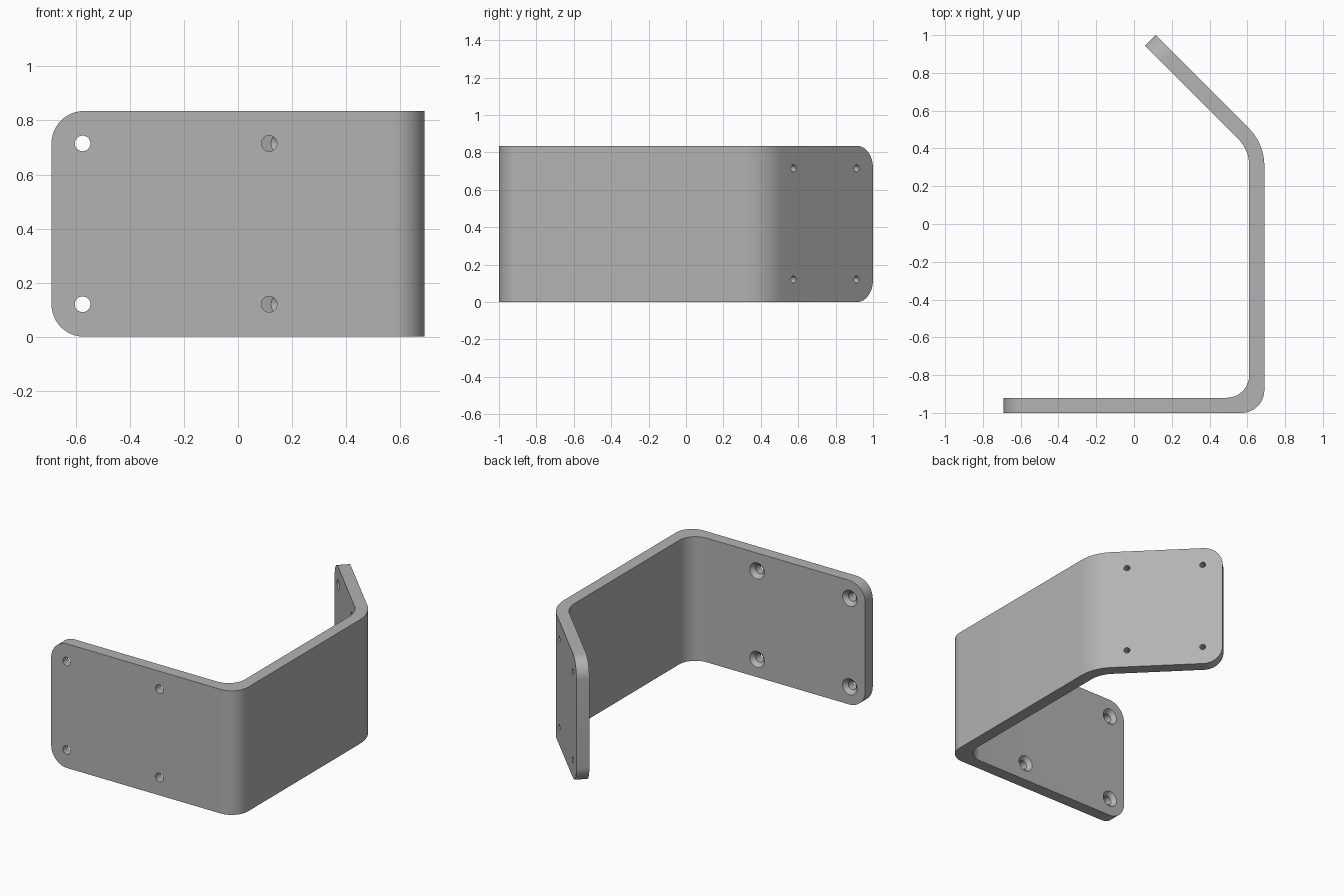
import bpy, bmesh, math
from mathutils import Vector

if "Cube" in bpy.data.objects:
    bpy.data.objects.remove(bpy.data.objects["Cube"], do_unlink=True)

HEIGHT = 0.835
THICK = 0.08
CORNER = 0.12

steel = bpy.data.materials.new("grey_steel")
steel.use_nodes = True
GREY = (0.45, 0.45, 0.45, 1)
steel.diffuse_color = GREY
steel.node_tree.nodes["Principled BSDF"].inputs["Base Color"].default_value = GREY


def fillet(before, corner, after, radius, steps=12):
    """Points of a round arc replacing a profile corner."""
    a, b = (before - corner).normalized(), (after - corner).normalized()
    half = a.angle(b) / 2
    centre = corner + (a + b).normalized() * (radius / math.sin(half))
    start = corner + a * (radius / math.tan(half)) - centre
    end = corner + b * (radius / math.tan(half)) - centre
    sweep = start.angle(end)
    return [centre + (start * math.sin(sweep * (1 - i / steps)) + end * math.sin(sweep * i / steps))
            / math.sin(sweep) for i in range(steps + 1)]


def make_object(name, bm):
    bmesh.ops.recalc_face_normals(bm, faces=bm.faces)
    mesh = bpy.data.meshes.new(name)
    bm.to_mesh(mesh)
    bm.free()
    mesh.materials.append(steel)
    obj = bpy.data.objects.new(name, mesh)
    bpy.context.collection.objects.link(obj)
    return obj


# Bent strip: outer and inner outlines seen from above
outer = [Vector(p) for p in ((-0.69, -1, 0), (0.69, -1, 0), (0.69, 0.425, 0), (0.115, 1, 0))]
inner = [Vector(p) for p in ((-0.69, -1 + THICK, 0), (0.61, -1 + THICK, 0),
                             (0.61, 0.392, 0), (0.0585, 0.9435, 0))]


def outline(pts, r1, r2):
    return [pts[0]] + fillet(*pts[:3], r1) + fillet(*pts[1:], r2) + [pts[3]]


profile = outline(outer, 0.12, 0.28) + outline(inner, 0.12, 0.2)[::-1]
bm = bmesh.new()
base = bm.faces.new([bm.verts.new(p) for p in profile])
lifted = bmesh.ops.extrude_face_region(bm, geom=[base])
bmesh.ops.translate(bm, vec=(0, 0, HEIGHT),
                    verts=[g for g in lifted["geom"] if isinstance(g, bmesh.types.BMVert)])

# Round the free corners of both end flanges
ends = [(outer[i].xy + inner[i].xy) / 2 for i in (0, 3)]
corners = []
for e in bm.edges:
    mid = (e.verts[0].co + e.verts[1].co) / 2
    level = abs(e.verts[0].co.z - e.verts[1].co.z) < 0.001
    if level and min((mid.xy - p).length for p in ends) < 0.001:
        corners.append(e)
bmesh.ops.bevel(bm, geom=corners, offset=CORNER, segments=12, profile=0.5, affect="EDGES")
bracket = make_object("bent_bracket", bm)


# Countersunk screw holes: one lathed cutter per hole, wide on the inner face
def hole(bm, mouth, inward, radius, wide, sides=32):
    across = inward.cross(Vector((0, 0, 1)))
    depth = wide - radius
    rings = []
    for along, r in ((-THICK - 0.03, radius), (-depth, radius), (0, wide), (0.02, wide)):
        rings.append([bm.verts.new(mouth + inward * along + r * (
            across * math.cos(math.tau * i / sides) + Vector((0, 0, math.sin(math.tau * i / sides)))))
            for i in range(sides)])
    for low, high in zip(rings, rings[1:]):
        for i in range(sides):
            j = (i + 1) % sides
            bm.faces.new((low[i], low[j], high[j], high[i]))
    bm.faces.new(rings[0])
    bm.faces.new(rings[-1])


bm = bmesh.new()
slant = Vector((-1, -1, 0)).normalized()
for z in (0.12, HEIGHT - 0.12):
    for x in (-0.575, 0.115):
        hole(bm, Vector((x, -1 + THICK, z)), Vector((0, 1, 0)), 0.029, 0.054)
    for y in (0.575, 0.912):
        hole(bm, Vector((1.115 - y, y, z)) + slant * THICK, slant, 0.019, 0.034)
cutter = make_object("hole_cutter", bm)
cutter.hide_render = True

cut = bracket.modifiers.new("screw_holes", "BOOLEAN")
cut.object = cutter
cut.operation = "DIFFERENCE"
cut.solver = "EXACT"
bpy.context.view_layer.objects.active = bracket
bpy.ops.object.select_all(action="DESELECT")
bracket.select_set(True)
bpy.ops.object.modifier_apply(modifier=cut.name)
bpy.data.objects.remove(cutter, do_unlink=True)
bpy.ops.object.shade_smooth_by_angle(angle=math.radians(30))
